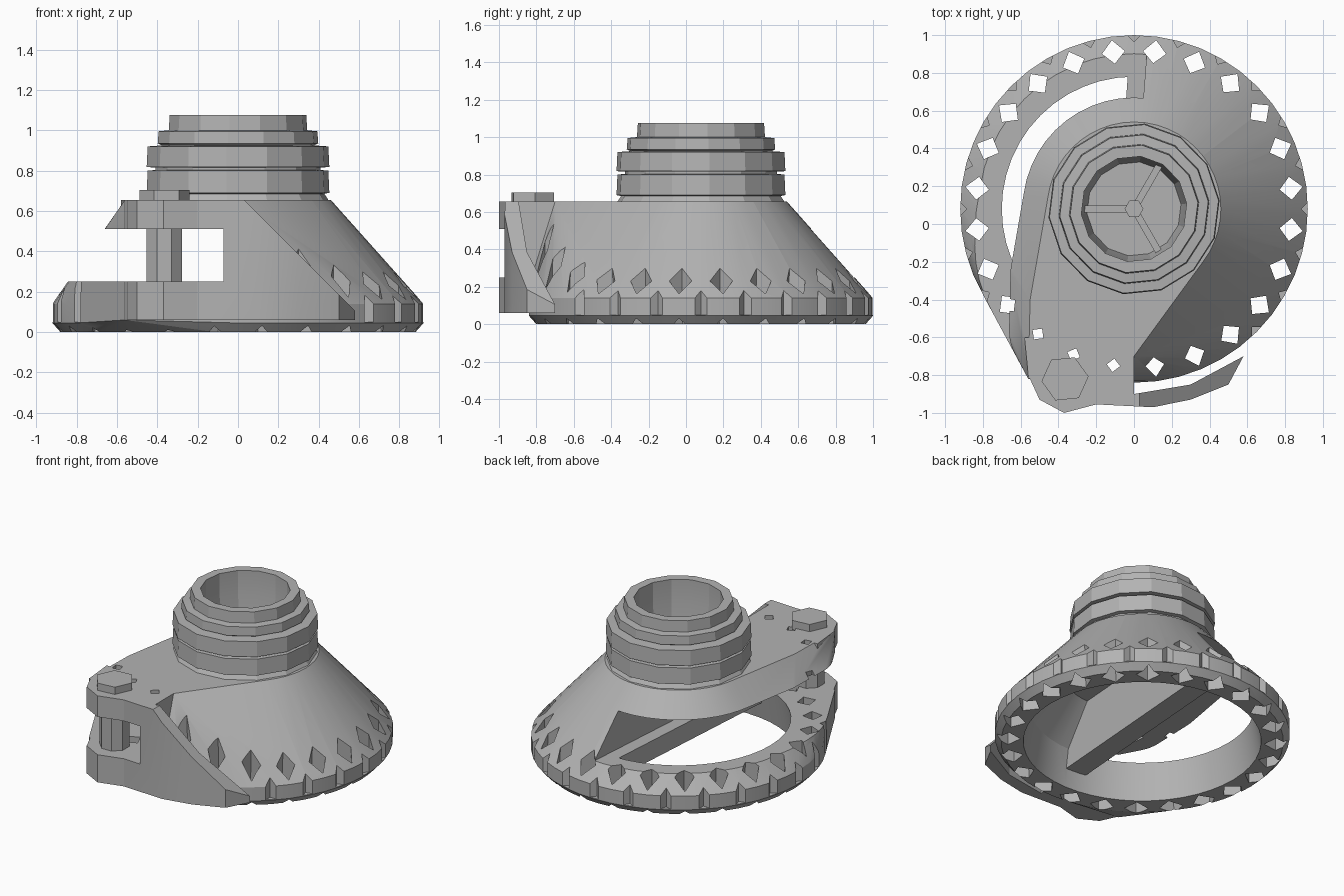
import bpy, bmesh, math
from mathutils import Vector

cube = bpy.data.objects.get("Cube")
if cube:
    bpy.data.objects.remove(cube)

CY = 0.08                      # centre of the round parts in y
grey = bpy.data.materials.new("plain grey")
grey.use_nodes = True
grey.diffuse_color = (0.45, 0.45, 0.45, 1)
grey.node_tree.nodes["Principled BSDF"].inputs["Base Color"].default_value = (0.45, 0.45, 0.45, 1)


def finish(name, bm):
    bmesh.ops.recalc_face_normals(bm, faces=bm.faces[:])
    mesh = bpy.data.meshes.new(name)
    bm.to_mesh(mesh)
    bm.free()
    mesh.materials.append(grey)
    ob = bpy.data.objects.new(name, mesh)
    bpy.context.collection.objects.link(ob)
    return ob


def ring(r, z, n=48, turn=0.0, x=0.0, y=CY):
    return [Vector((x + r * math.cos(math.tau * i / n + turn),
                    y + r * math.sin(math.tau * i / n + turn), z)) for i in range(n)]


def hull(name, points):
    bm = bmesh.new()
    for p in points:
        bm.verts.new(p)
    res = bmesh.ops.convex_hull(bm, input=bm.verts[:])
    junk = [g for g in res["geom_interior"] if isinstance(g, bmesh.types.BMVert)]
    bmesh.ops.delete(bm, geom=junk, context="VERTS")
    bmesh.ops.dissolve_limit(bm, angle_limit=0.01, verts=bm.verts[:], edges=bm.edges[:])
    return finish(name, bm)


def add_loft(bm, rings):
    loops = [[bm.verts.new(p) for p in r] for r in rings]
    n = len(loops[0])
    for a, b in zip(loops, loops[1:]):
        for i in range(n):
            j = (i + 1) % n
            bm.faces.new((a[i], a[j], b[j], b[i]))
    bm.faces.new(loops[0][::-1])
    bm.faces.new(loops[-1])


def loft(name, rings):
    bm = bmesh.new()
    add_loft(bm, rings)
    return finish(name, bm)


def prism(name, outline, z0, z1):
    return loft(name, [[Vector((x, y, z)) for x, y in outline] for z in (z0, z1)])


def boolean(target, tool, operation):
    mod = target.modifiers.new("cut", "BOOLEAN")
    mod.operation, mod.solver, mod.object = operation, "EXACT", tool
    dg = bpy.context.evaluated_depsgraph_get()
    mesh = bpy.data.meshes.new_from_object(target.evaluated_get(dg))
    target.modifiers.clear()
    target.data = mesh
    bpy.data.objects.remove(tool)


def smooth(ob, degrees):
    bpy.ops.object.select_all(action="DESELECT")
    ob.select_set(True)
    bpy.context.view_layer.objects.active = ob
    bpy.ops.object.shade_smooth_by_angle(angle=math.radians(degrees))


# Conical housing, drawn out into a flat platform at the front
corner = [Vector((-0.56, -0.82, z)) for z in (0.06, 0.14, 0.655)]
platform = [Vector((0, -0.7, 0.655)), Vector((-0.55, -0.4, 0.655))]
housing = hull("housing", ring(0.88, 0) + ring(0.92, 0.045) + ring(0.92, 0.14)
               + ring(0.46, 0.655) + corner + platform)

# Front wall and hinge block, with a sloping right-hand shoulder
front = prism("front_block", [(-0.58, -0.6), (-0.56, -0.8), (-0.5, -0.93), (-0.37, -1.0),
              (-0.2, -0.955), (0.1, -0.97), (0.3, -0.93), (0.5, -0.85), (0.58, -0.7),
              (0.3, -0.85), (0, -0.9), (0, -0.6)], 0.06, 0.655)
bm = bmesh.new()
bm.from_mesh(front.data)
cut = bmesh.ops.bisect_plane(bm, geom=bm.verts[:] + bm.edges[:] + bm.faces[:],
                             plane_co=(0.03, 0, 0.655), plane_no=(1, 0, 1), clear_outer=True)
bmesh.ops.holes_fill(bm, edges=[e for e in bm.edges if e.is_boundary])
bmesh.ops.recalc_face_normals(bm, faces=bm.faces[:])
bm.to_mesh(front.data)
bm.free()
boolean(housing, front, "UNION")

# Hollow inside, divided by an upright wall
cavity = loft("cavity", [ring(0.75, -0.05), ring(0.70, 0.25), ring(0.50, 0.5)])
divider = prism("divider", [(-0.17, -1.1), (-0.02, -1.1), (0.14, 1.1), (-0.01, 1.1)], 0.12, 0.6)
boolean(cavity, divider, "DIFFERENCE")
boolean(housing, cavity, "DIFFERENCE")

# Wide side slot between the base ring and the top slab
slot = prism("slot", [(-1.2, -1.2), (-0.075, -1.2), (-0.07, -0.9), (0.09, 1.2), (-1.2, 1.2)], 0.25, 0.51)
boolean(housing, slot, "DIFFERENCE")

# Tapered pockets through the ring, and shallow notches round the rim
pockets, notches = bmesh.new(), bmesh.new()
for k in range(24):
    a = math.tau * (k + 0.5) / 24
    x, y = 0.835 * math.cos(a), CY + 0.835 * math.sin(a)
    add_loft(pockets, [ring(r, z, 4, a, x, y) for r, z in ((0.078, -0.05), (0.03, 0.75))])
    b = math.tau * k / 24
    if not 3.9 < b < 5.4:
        x, y = 0.945 * math.cos(b), CY + 0.945 * math.sin(b)
        add_loft(notches, [ring(0.06, z, 4, b, x, y) for z in (0.05, 0.3)])
boolean(housing, finish("pockets", pockets), "DIFFERENCE")
boolean(housing, finish("notches", notches), "DIFFERENCE")
smooth(housing, 15)

# Threaded collar with an open bore
profile = [(0.46, 0.64), (0.43, 0.685), (0.455, 0.69), (0.45, 0.80), (0.41, 0.803), (0.41, 0.815),
           (0.455, 0.818), (0.45, 0.92), (0.38, 0.925), (0.40, 0.935), (0.395, 0.995),
           (0.345, 1.0), (0.34, 1.075), (0.28, 1.075), (0.28, 0.92), (0.25, 0.72)]
collar = loft("collar", [ring(r, z, 14, 0.1) for r, z in profile])
smooth(collar, 15)

# Three spokes and a hub inside the bore
hub = loft("hub", [ring(0.05, z, 6) for z in (0.71, 0.86)])
for k in range(3):
    a = math.pi / 3 + k * math.tau / 3
    along, side = Vector((math.cos(a), math.sin(a))), Vector((-math.sin(a), math.cos(a))) * 0.018
    c = Vector((0, CY))
    prism("spoke", [c + side, c - side, c + along * 0.265 - side, c + along * 0.265 + side], 0.71, 0.82)

# Hinge bolt
loft("bolt_head", [ring(0.125, z, 6, 0.1, -0.365, -0.82) for z in (0.64, 0.705)])
loft("bolt_shaft", [ring(0.095, z, 8, 0.39, -0.365, -0.82) for z in (0.2, 0.55)])
